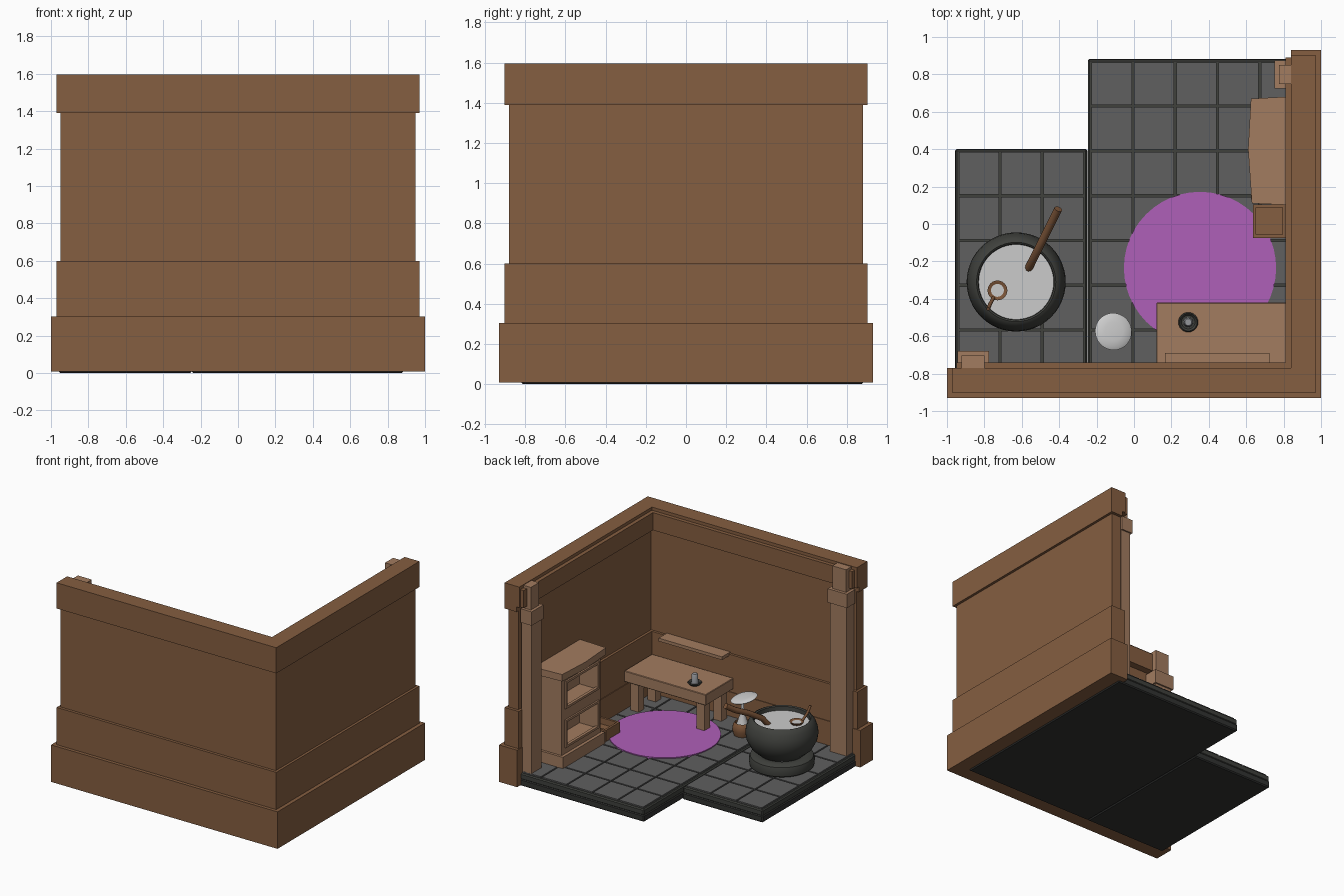
import bpy, bmesh, math

if "Cube" in bpy.data.objects:
    bpy.data.objects.remove(bpy.data.objects["Cube"])


def material(name, r, g, b):
    m = bpy.data.materials.new(name)
    m.diffuse_color = (r, g, b, 1)
    m.use_nodes = True
    m.node_tree.nodes["Principled BSDF"].inputs["Base Color"].default_value = m.diffuse_color
    return m


WALL = material("wall_wood", .235, .112, .052)
WOOD = material("light_wood", .36, .2, .115)
DARK = material("handle_wood", .2, .09, .04)
STONE = material("stone", .115, .115, .115)
GROUT = material("grout", .032, .033, .031)
IRON = material("iron", .05, .052, .046)
PURPLE = material("rug_purple", .43, .115, .48)
WHITE = material("white", .68, .68, .68)
WAX = material("candle_grey", .3, .31, .33)


def finish(bm, name, mat, bevel=0, smooth=False):
    bmesh.ops.recalc_face_normals(bm, faces=bm.faces)
    me = bpy.data.meshes.new(name)
    bm.to_mesh(me)
    bm.free()
    ob = bpy.data.objects.new(name, me)
    bpy.context.collection.objects.link(ob)
    me.materials.append(mat)
    if bevel:
        mod = ob.modifiers.new("bevel", "BEVEL")
        mod.width = bevel
        mod.segments = 1
    if smooth:
        bpy.ops.object.select_all(action="DESELECT")
        bpy.context.view_layer.objects.active = ob
        ob.select_set(True)
        bpy.ops.object.shade_smooth_by_angle(angle=math.radians(40))
    return ob


def prism(name, pts, z0, z1, mat, bevel=0):
    bm = bmesh.new()
    f = bm.faces.new([bm.verts.new((x, y, z0)) for x, y in pts])
    r = bmesh.ops.extrude_face_region(bm, geom=[f])
    for v in r["geom"]:
        if isinstance(v, bmesh.types.BMVert):
            v.co.z = z1
    return finish(bm, name, mat, bevel)


def box(name, x0, x1, y0, y1, z0, z1, mat, bevel=0):
    return prism(name, [(x0, y0), (x1, y0), (x1, y1), (x0, y1)], z0, z1, mat, bevel)


def lathe(name, profile, x, y, mat, seg=40):
    bm = bmesh.new()
    vs = [bm.verts.new((r, 0, z)) for r, z in profile]
    es = [bm.edges.new(p) for p in zip(vs, vs[1:])]
    bmesh.ops.spin(bm, geom=vs + es, axis=(0, 0, 1), cent=(0, 0, 0),
                   angle=2 * math.pi, steps=seg)
    bmesh.ops.remove_doubles(bm, verts=bm.verts, dist=1e-4)
    ob = finish(bm, name, mat, smooth=True)
    ob.location = (x, y, 0)
    return ob


def rod(name, pts, radius, mat):
    cu = bpy.data.curves.new(name, "CURVE")
    cu.dimensions = "3D"
    cu.bevel_depth, cu.bevel_resolution, cu.use_fill_caps = radius, 3, True
    s = cu.splines.new("POLY")
    s.points.add(len(pts) - 1)
    for p, c in zip(s.points, pts):
        p.co = (*c, 1)
    cu.materials.append(mat)
    ob = bpy.data.objects.new(name, cu)
    bpy.context.collection.objects.link(ob)
    return ob


# L-shaped walls: stacked layers with stepped faces on both sides
def wall_layer(name, xo, yo, xi, yi, z0, z1):
    prism(name, [(-xo, -yo), (xo, -yo), (xo, yo), (xi, yo), (xi, yi), (-xo, yi)], z0, z1, WALL)


wall_layer("wall_base", 1, .93, .84, -.77, .008, .303)
wall_layer("wall_wainscot", .97, .903, .845, -.775, .303, .6)
wall_layer("wall_panel", .95, .88, .865, -.795, .6, 1.39)
wall_layer("wall_top_band", .97, .903, .84, -.77, 1.43, 1.595)
wall_layer("wall_band_lip", .97, .903, .865, -.795, 1.39, 1.43)
prism("inner_cornice", [(-.95, -.775), (.845, -.775), (.845, .89), (.81, .89),
                        (.81, -.74), (-.95, -.74)], 1.43, 1.57, WALL)

# Tiled floor in two sections
FLOOR = .11


def floor_section(name, x0, x1, y0, y1):
    box(name + "_slab", x0, x1, y0, y1, 0, .055, GROUT, .008)
    box(name + "_edge", x0 + .002, x1 - .002, y0, y1 - .002, .05, .1, IRON, .008)
    g, w, d = .006, .226, .2395
    x = x0 + .015
    while x < x1 - .03:
        for k in range(7):
            top = .87 - k * d
            hi, lo = min(top, y1 - .01) - g, max(top - d, y0) + g
            if hi - lo > .02:
                box(name + "_tile", x + g, min(x + w, x1) - g, lo, hi, .09, FLOOR, STONE)
        x += w


floor_section("main_floor", -.247, .883, -.82, .882)
floor_section("side_floor", -.957, -.249, -.82, .4)

# Corner posts with capitals
for n, x0, x1, y0, y1, e in (("right", .77, .85, .745, .855, (1, 0, 1, 1)),
                             ("left", -.925, -.795, -.785, -.70, (1, 1, 0, 1))):
    def grown(part, g, z0, z1):
        box(f"{n}_post_{part}", x0 - g * e[0], x1 + g * e[1], y0 - g * e[2],
            y1 + g * e[3], z0, z1, WOOD)
    grown("shaft", .008, FLOOR - .02, 1.31)
    grown("capital", .02, 1.3, 1.41)
    grown("top", -.004, 1.41, 1.59)

# Round rug
lathe("rug", [(0, .1), (.407, .1), (.407, .118), (0, .118)], .353, -.235, PURPLE, 48)

# Table with four legs
box("table_top", .12, .84, -.77, -.42, .335, .422, WOOD, .004)
for x in (.15, .73):
    for y in (-.73, -.515):
        box("table_leg", x, x + .07, y, y + .07, FLOOR - .01, .345, WOOD)

# Wall shelf above the table
box("wall_shelf", .165, .725, -.8, -.69, .585, .61, WOOD)

# Candle in a dish on the table
lathe("candle_dish", [(0, .422), (.04, .422), (.053, .438), (.047, .444), (.036, .43), (0, .43)],
      .29, -.525, IRON, 24)
lathe("candle", [(0, .425), (.026, .425), (.024, .498), (.018, .508), (0, .508)], .29, -.525, WAX, 20)

# Open cabinet against the right wall, with a bowed top
prism("cabinet_top", [(.87, .10), (.87, .68), (.81, .68), (.625, .67), (.61, .4), (.63, .11)],
      .81, .865, WOOD)
box("cabinet_plinth", .625, .85, .13, .66, FLOOR - .01, .2, WOOD)
box("cabinet_back", .80, .85, .15, .64, .19, .82, WOOD)
for y in (.15, .59):
    box("cabinet_side", .65, .85, y, y + .05, .19, .82, WOOD)
for z0, z1 in ((.19, .255), (.46, .565), (.775, .82)):
    box("cabinet_shelf", .65, .85, .16, .63, z0, z1, WOOD)
for z0, z1 in ((.25, .47), (.56, .78)):
    for y in (.18, .585):
        box("opening_frame_side", .637, .66, y, y + .018, z0, z1, WOOD)
    for z in (z0, z1 - .018):
        box("opening_frame_rail", .637, .66, .18, .6, z, z + .018, WOOD)

# Low open crate beside the cabinet
box("crate_bottom", .65, .80, -.06, .09, FLOOR - .01, .15, WALL)
for x in (.635, .795):
    box("crate_side", x, x + .018, -.075, .105, FLOOR - .01, .2, WALL)
for y in (-.075, .087):
    box("crate_end", .65, .80, y, y + .018, FLOOR - .01, .2, WALL)

# Cauldron on a stone ring
CX, CY = -.63, -.31
lathe("cauldron_ring", [(.1, .1), (.21, .1), (.235, .12), (.24, .16), (.23, .19), (.2, .205),
                        (.16, .205), (.13, .19), (.1, .15), (.1, .1)], CX, CY, IRON)
lathe("cauldron_pot", [(0, .175), (.1, .18), (.17, .21), (.225, .26), (.257, .32), (.265, .37),
                       (.26, .41), (.245, .45), (.226, .478), (.212, .485), (.203, .478),
                       (.2, .44), (.17, .3), (0, .25)], CX, CY, IRON, 48)
lathe("cauldron_brew", [(0, .447), (.203, .447), (.203, .43), (0, .43)], CX, CY, WHITE)

# Stirring paddle and ladle
rod("stirring_handle", [(-.575, -.26, .40), (-.54, -.19, .50), (-.49, -.09, .565),
                        (-.44, .01, .615), (-.405, .08, .665)], .022, DARK)
lathe("ladle_bowl", [(0, .425), (.035, .435), (.053, .465), (.045, .465), (.03, .455), (0, .452)],
      -.73, -.355, DARK, 24)
lathe("ladle_brew", [(0, .458), (.042, .458)], -.73, -.355, WHITE, 24)
rod("ladle_handle", [(-.752, -.395, .46), (-.77, -.43, .51), (-.78, -.455, .565)], .01, DARK)

# Potted stem with a wide tilted cap
lathe("stem_pot", [(0, .1), (.06, .1), (.075, .15), (.07, .19), (.055, .21), (.05, .19), (0, .19)],
      -.10, -.57, DARK, 28)
lathe("stem", [(0, .19), (.045, .19), (.022, .26), (.012, .32), (.01, .4), (0, .4)],
      -.10, -.57, WHITE, 24)
cap = lathe("cap", [(0, -.006), (.09, -.008), (.1, 0), (.085, .009), (.05, .014), (0, .016)],
            -.11, -.575, WHITE, 36)
cap.location.z = .4
cap.rotation_euler = (-.12, .2, 0)
